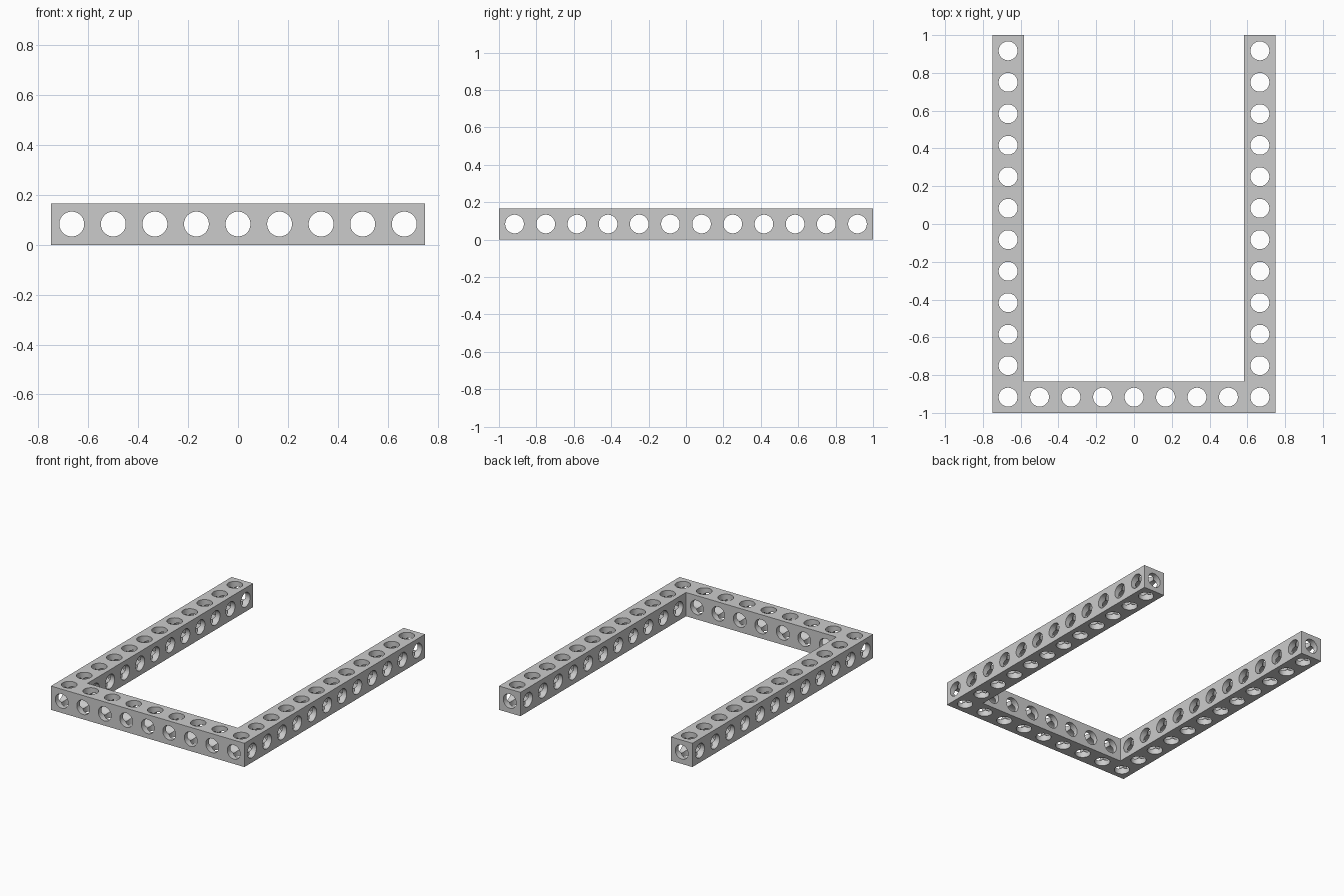
import bpy
import bmesh
from math import pi
from mathutils import Matrix, Vector

cube = bpy.data.objects.get("Cube")
if cube:
    bpy.data.objects.remove(cube, do_unlink=True)

PITCH = 1 / 6              # one square module of the beam
COLS, ROWS = 9, 12         # modules across the width and the depth
HOLE_RADIUS = 0.05
SEGMENTS = 32
MID = PITCH / 2            # height of the beam's centre line
HALF_X, HALF_Y = COLS * PITCH / 2, ROWS * PITCH / 2

grey = bpy.data.materials.new("light grey")
grey.use_nodes = True
colour = (0.6, 0.6, 0.6, 1)
grey.diffuse_color = colour
grey.node_tree.nodes["Principled BSDF"].inputs["Base Color"].default_value = colour


def make_object(name, bm):
    bmesh.ops.recalc_face_normals(bm, faces=bm.faces)
    mesh = bpy.data.meshes.new(name)
    bm.to_mesh(mesh)
    bm.free()
    mesh.materials.append(grey)
    obj = bpy.data.objects.new(name, mesh)
    bpy.context.collection.objects.link(obj)
    return obj


def drills(name, centres, axis, length):
    """A set of parallel cylinders used to bore one direction."""
    bm = bmesh.new()
    turn = Vector((0, 0, 1)).rotation_difference(Vector(axis)).to_matrix().to_4x4()
    spin = Matrix.Rotation(pi / SEGMENTS, 4, "Z")
    for centre in centres:
        bmesh.ops.create_cone(
            bm, cap_ends=True, segments=SEGMENTS, radius1=HOLE_RADIUS,
            radius2=HOLE_RADIUS, depth=length,
            matrix=Matrix.Translation(centre) @ turn @ spin)
    obj = make_object(name, bm)
    obj.hide_render = True
    return obj


# U-shaped frame: a front bar with an arm at each side
inner_x, inner_y = HALF_X - PITCH, PITCH - HALF_Y
right_half = [(-inner_x, inner_y), (-inner_x, HALF_Y), (-HALF_X, HALF_Y), (-HALF_X, -HALF_Y)]
outline = right_half + [(-x, y) for x, y in reversed(right_half)]
bm = bmesh.new()
base = bm.faces.new([bm.verts.new((x, y, 0)) for x, y in outline])
top = bmesh.ops.extrude_face_region(bm, geom=[base])["geom"]
bmesh.ops.translate(bm, vec=(0, 0, PITCH),
                    verts=[g for g in top if isinstance(g, bmesh.types.BMVert)])
frame = make_object("u_shaped_beam_frame", bm)

# Bores through every module in all three directions
xs = [(i + 0.5) * PITCH - HALF_X for i in range(COLS)]
ys = [(j + 0.5) * PITCH - HALF_Y for j in range(ROWS)]
cells = [(x, y, MID) for x in xs for y in ys if y == ys[0] or x in (xs[0], xs[-1])]
cutters = [
    drills("vertical_drills", cells, (0, 0, 1), 0.4),
    drills("lengthwise_drills", [(x, 0, MID) for x in xs], (0, 1, 0), 2.4),
    drills("crosswise_drills", [(0, y, MID) for y in ys], (1, 0, 0), 2),
]

bpy.ops.object.select_all(action="DESELECT")
bpy.context.view_layer.objects.active = frame
frame.select_set(True)
for cutter in cutters:
    cut = frame.modifiers.new(cutter.name, "BOOLEAN")
    cut.operation = "DIFFERENCE"
    cut.solver = "MANIFOLD"
    cut.object = cutter
    bpy.ops.object.modifier_apply(modifier=cut.name)
for cutter in cutters:
    bpy.data.objects.remove(cutter, do_unlink=True)

# Round bores shade smoothly, beam and hole rims stay sharp
bpy.ops.object.shade_smooth_by_angle(angle=pi / 6)
